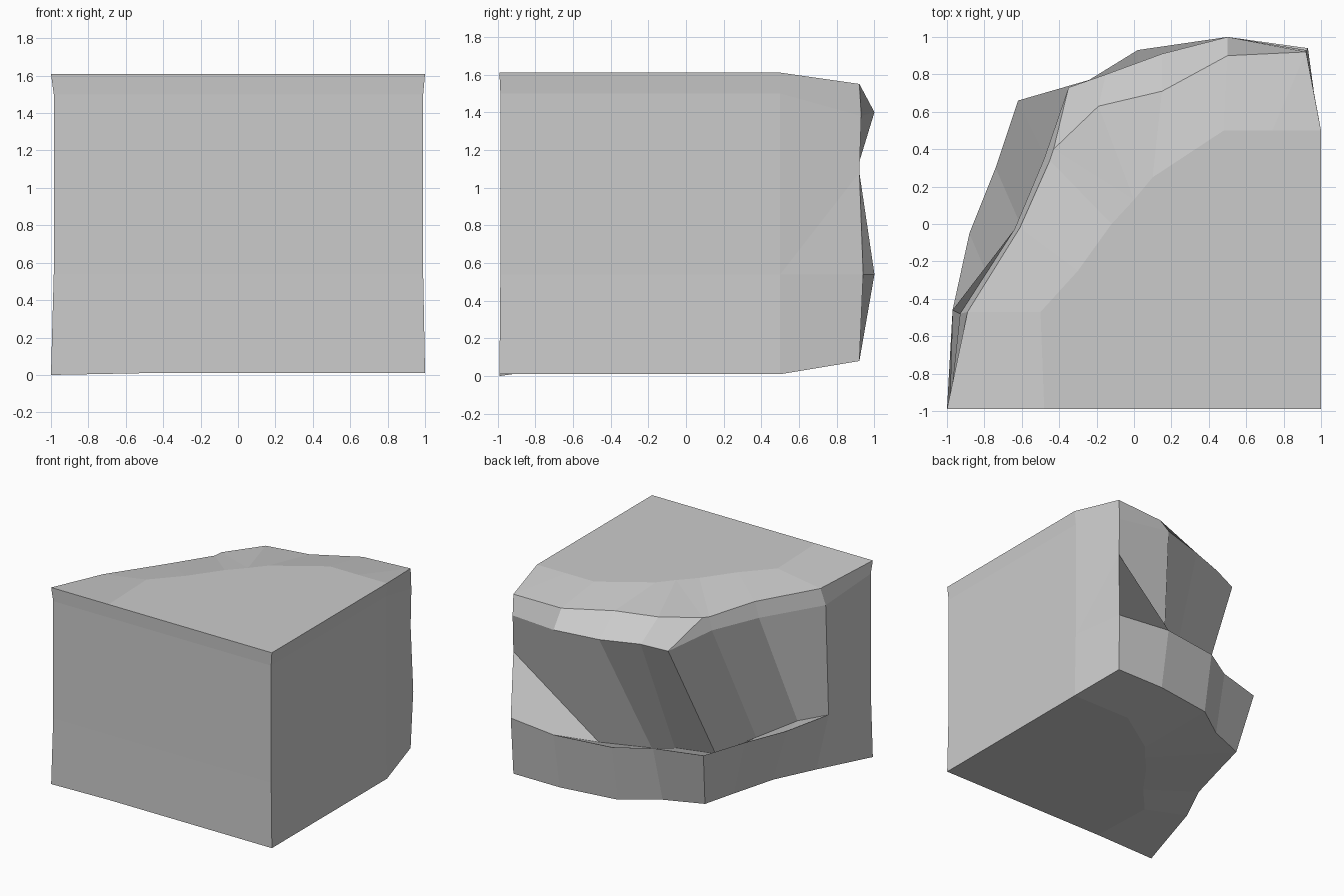
import bpy, bmesh

if "Cube" in bpy.data.objects:
    bpy.data.objects.remove(bpy.data.objects["Cube"])

# Each ring runs round the rock face from the right side to the front left.
# An optional third value overrides the ring height.
inner = [(1, .5), (.74, .5), (.48, .5), (.1, .25), (0, .13), (0, .13),
         (-.12, 0), (-.3, -.25), (-.5, -.47), (-.48, -.99)]
rim = [(1, .5, 1.61), (.92, .92, 1.55), (.5, .9), (.15, .71), (-.19, .63, 1.55),
       (-.43, .4, 1.52), (-.45, .34, 1.51), (-.61, -.02), (-.89, -.47, 1.55),
       (-1, -.99, 1.61)]
brow = [(.99, .5, 1.5), (.92, .93), (.5, 1, 1.4), (.15, .91), (-.15, .8),
        (-.35, .73, 1.35), (-.48, .35, 1.41), (-.64, -.03, 1.41),
        (-.93, -.48, 1.42), (-.985, -.985, 1.5)]
# Foot of the overhang, set deep behind the ledge
foot = [(.99, .5, .54), (.92, .92, 1.08), (.3, .7, .42), (.03, .4),
        (-.11, .3), (-.38, .16, .3), (-.56, -.11, .38), (-.73, -.4, .45),
        (-.97, -.46, .54), (-.985, -.985, 1.06)]
lip = [(.99, .5), (.93, .94), (.5, 1), (.02, .93), (-.24, .77),
       (-.62, .66), (-.74, .3), (-.88, -.05), (-.97, -.46), (-.985, -.985)]
base = [(1, .5, .01), (.92, .92), (.5, .92), (.02, .85), (-.25, .66),
        (-.55, .54), (-.62, .27), (-.72, -.1), (-.88, -.43), (-1, -.99, 0)]
levels = [(1.61, inner), (1.54, rim), (1.38, brow), (.33, foot),
          (.54, lip), (.08, base), (.01, inner)]

bm = bmesh.new()


def add_ring(z, pts):
    """One closed ring, finished with two points along the flat front."""
    full = [(p[0], p[1], p[2] if len(p) > 2 else z) for p in pts]
    fy, z0 = full[-1][1], full[0][2]
    full += [(-.48, fy, z0), (full[0][0], fy, z0)]
    return [bm.verts.new(p) for p in full]


# Cliff, ledge, flat sides
rings = [add_ring(z, pts) for z, pts in levels]
n = len(rings[0])
for upper, lower in zip(rings, rings[1:]):
    for i in range(n):
        j = (i + 1) % n
        bm.faces.new((upper[i], upper[j], lower[j], lower[i]))
# Flat top and underside
bm.faces.new(rings[0])
bm.faces.new(rings[-1][::-1])

bmesh.ops.remove_doubles(bm, verts=bm.verts, dist=.0005)
bmesh.ops.dissolve_degenerate(bm, edges=bm.edges, dist=.0005)
bmesh.ops.recalc_face_normals(bm, faces=bm.faces)
mesh = bpy.data.meshes.new("cliff_corner")
bm.to_mesh(mesh)
bm.free()
bpy.context.collection.objects.link(bpy.data.objects.new("cliff_corner", mesh))
